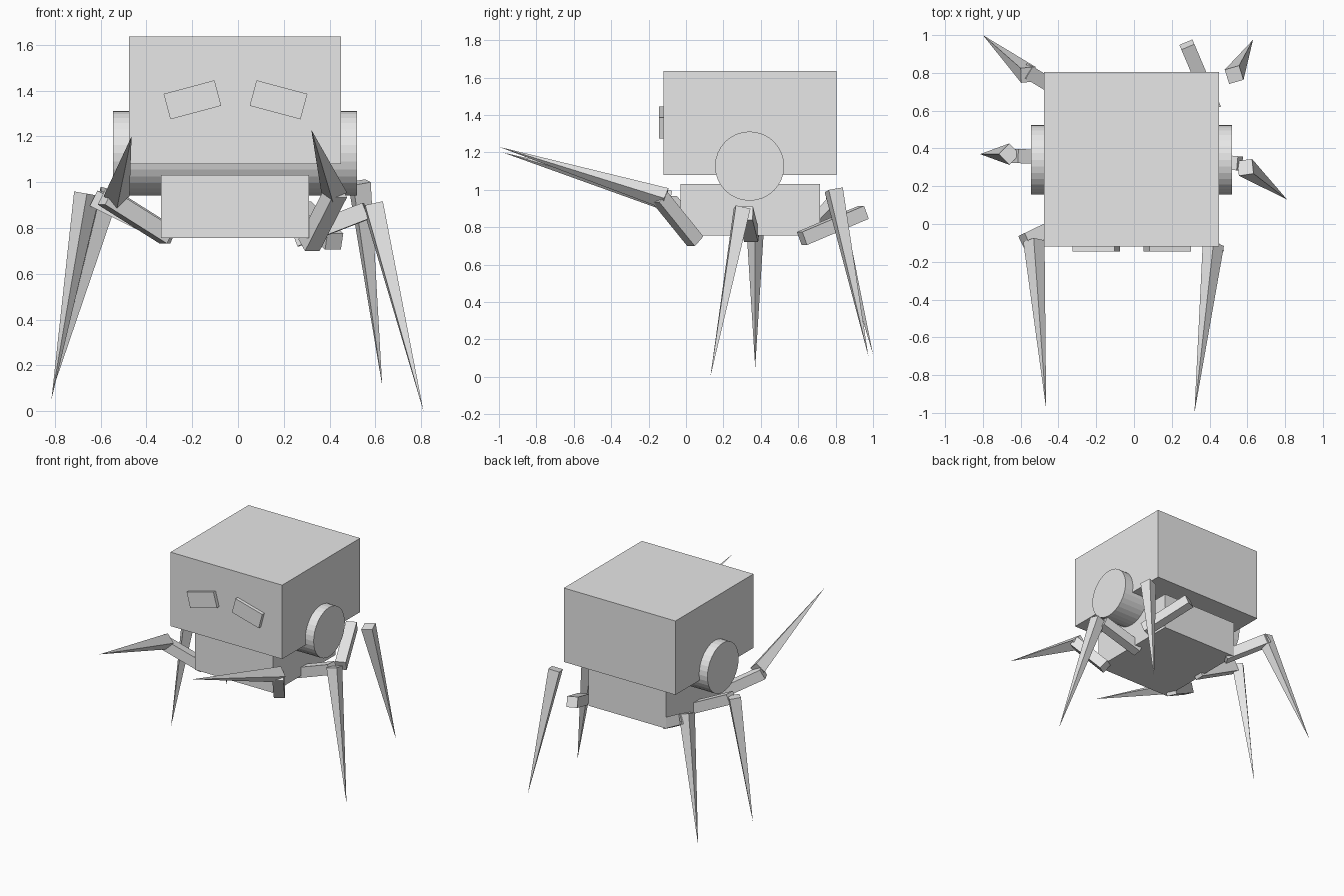
import bpy
from math import radians, sqrt
from mathutils import Vector

cube = bpy.data.objects.get("Cube")
if cube:
    bpy.data.objects.remove(cube, do_unlink=True)

GREY = (0.8, 0.8, 0.8, 1)
grey = bpy.data.materials.new("plain_grey")
grey.use_nodes = True
grey.diffuse_color = GREY
for node in grey.node_tree.nodes:
    if node.type == 'BSDF_PRINCIPLED':
        node.inputs["Base Color"].default_value = GREY


def finish(name):
    obj = bpy.context.object
    obj.name = name
    obj.data.materials.append(grey)
    return obj


def box(name, centre, size, rotation=(0, 0, 0)):
    bpy.ops.mesh.primitive_cube_add(size=1, location=centre, rotation=rotation)
    obj = finish(name)
    obj.scale = size
    return obj


def aim(start, end):
    """Middle, length and rotation of a part running from start to end."""
    a, b = Vector(start), Vector(end)
    return (a + b) / 2, (b - a).length, (b - a).to_track_quat('Z', 'Y').to_euler()


def beam(name, start, end, width=0.075):
    mid, length, rot = aim(start, end)
    box(name, mid, (width, width, length), rot)


def spike(name, start, tip, width=0.08):
    mid, length, rot = aim(start, tip)
    bpy.ops.mesh.primitive_cone_add(vertices=4, radius1=width / sqrt(2), radius2=0,
                                    depth=length, location=mid, rotation=rot)
    finish(name)


# Head and body blocks
box("head", (-0.013, 0.343, 1.358), (0.927, 0.925, 0.555))
box("body", (-0.013, 0.343, 0.893), (0.645, 0.745, 0.275))

# Side drum running through the neck
bpy.ops.mesh.primitive_cylinder_add(vertices=32, radius=0.185, depth=1.065,
                                    location=(-0.013, 0.34, 1.127),
                                    rotation=(0, radians(90), 0))
finish("neck_drum")

# Slanted eyes
for side, name in ((-1, "right_eye"), (1, "left_eye")):
    box(name, (-0.011 + side * 0.188, -0.13, 1.36), (0.23, 0.03, 0.115),
        (0, radians(15 * side), 0))

# Legs: hip, end of upper beam, start of spike, spike tip
legs = {
    "front_left": ((0.31, 0.05, 0.725), (0.43, -0.14, 0.96),
                   (0.42, -0.11, 0.955), (0.32, -1.0, 1.23)),
    "front_right": ((-0.31, 0.04, 0.765), (-0.58, -0.09, 0.935),
                    (-0.53, -0.09, 0.94), (-0.465, -0.98, 1.2)),
    "middle_left": ((0.25, 0.35, 0.755), (0.56, 0.32, 0.875),
                    (0.59, 0.3, 0.9), (0.81, 0.13, 0.0)),
    "middle_right": ((-0.3, 0.35, 0.765), (-0.63, 0.36, 0.93),
                     (-0.66, 0.37, 0.95), (-0.815, 0.37, 0.05)),
    "back_left": ((0.42, 0.62, 0.74), (0.28, 0.95, 0.88),
                  (0.53, 0.79, 1.0), (0.63, 0.975, 0.11)),
    "back_right": ((-0.3, 0.65, 0.765), (-0.57, 0.81, 0.935),
                   (-0.56, 0.79, 0.96), (-0.8, 1.0, 0.12)),
}
for name, (hip, knee, base, tip) in legs.items():
    beam(name + "_upper_leg", hip, knee)
    spike(name + "_lower_leg", base, tip)
